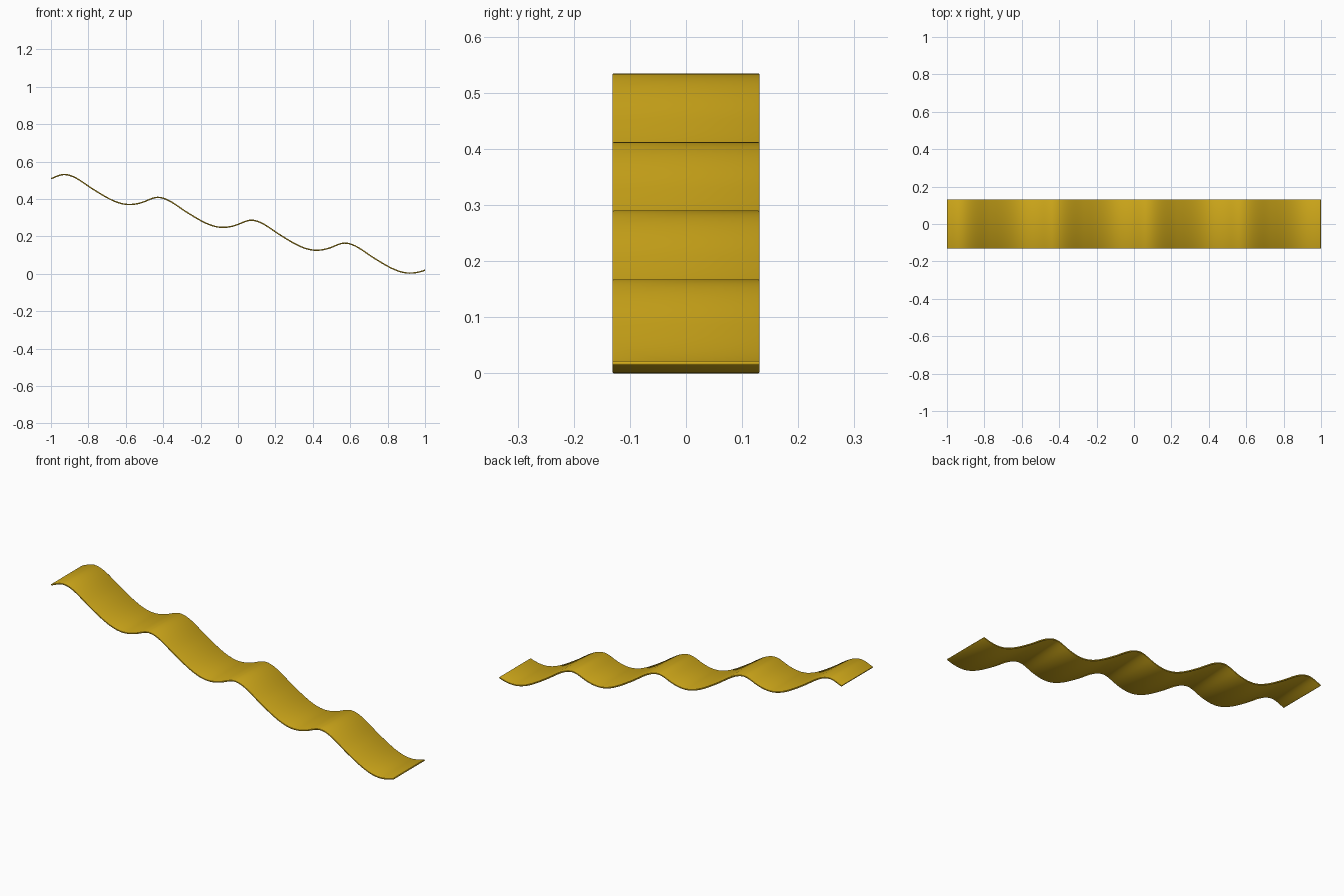
import bpy, bmesh, math
from mathutils import Vector
from mathutils.geometry import interpolate_bezier

if "Cube" in bpy.data.objects:
    bpy.data.objects.remove(bpy.data.objects["Cube"])

THICK, HALF_W = 0.007, 0.131
PERIOD, DROP, WAVES, STEPS = 0.5, 0.1222, 4, 12
START_Z = 0.508

# One wave, relative to its start: x, z, slope
wave = [(0, 0, 0.38), (0.071, 0.0225, 0), (0.228, -0.058, -0.62),
        (0.418, -0.138, 0), (PERIOD, -DROP, 0.38)]

# Repeat the wave down the slope
path = []
for i in range(WAVES):
    for (x0, z0, m0), (x1, z1, m1) in zip(wave, wave[1:]):
        h = (x1 - x0) / 3
        a, b = Vector((x0, 0, z0)), Vector((x1, 0, z1))
        pts = interpolate_bezier(a, a + Vector((h, 0, h * m0)),
                                 b - Vector((h, 0, h * m1)), b, STEPS + 1)
        shift = Vector((-1 + i * PERIOD, 0, START_Z - i * DROP))
        path += [p + shift for p in (pts if not path else pts[1:])]

# Centre the sheet height so its underside touches the ground
low = min(p.z for p in path) - THICK / 2
bm = bmesh.new()
rows = [[bm.verts.new((p.x, y, p.z - low)) for y in (-HALF_W, HALF_W)] for p in path]
for r, s in zip(rows, rows[1:]):
    bm.faces.new((r[0], s[0], s[1], r[1]))
mesh = bpy.data.meshes.new("wavy_strip")
bm.to_mesh(mesh)
bm.free()
strip = bpy.data.objects.new("wavy_strip", mesh)
bpy.context.collection.objects.link(strip)

# Sheet thickness and softened rim
solid = strip.modifiers.new("thickness", 'SOLIDIFY')
solid.thickness, solid.offset = THICK, 0
bevel = strip.modifiers.new("rim", 'BEVEL')
bevel.width, bevel.segments = 0.002, 2
bevel.limit_method, bevel.angle_limit = 'ANGLE', math.radians(40)

# Golden colour
mat = bpy.data.materials.new("gold")
mat.diffuse_color = (0.62, 0.39, 0.01, 1)
mat.use_nodes = True
mat.node_tree.nodes["Principled BSDF"].inputs["Base Color"].default_value = mat.diffuse_color
mesh.materials.append(mat)

bpy.context.view_layer.objects.active = strip
strip.select_set(True)
bpy.ops.object.shade_smooth_by_angle(angle=math.radians(35))
